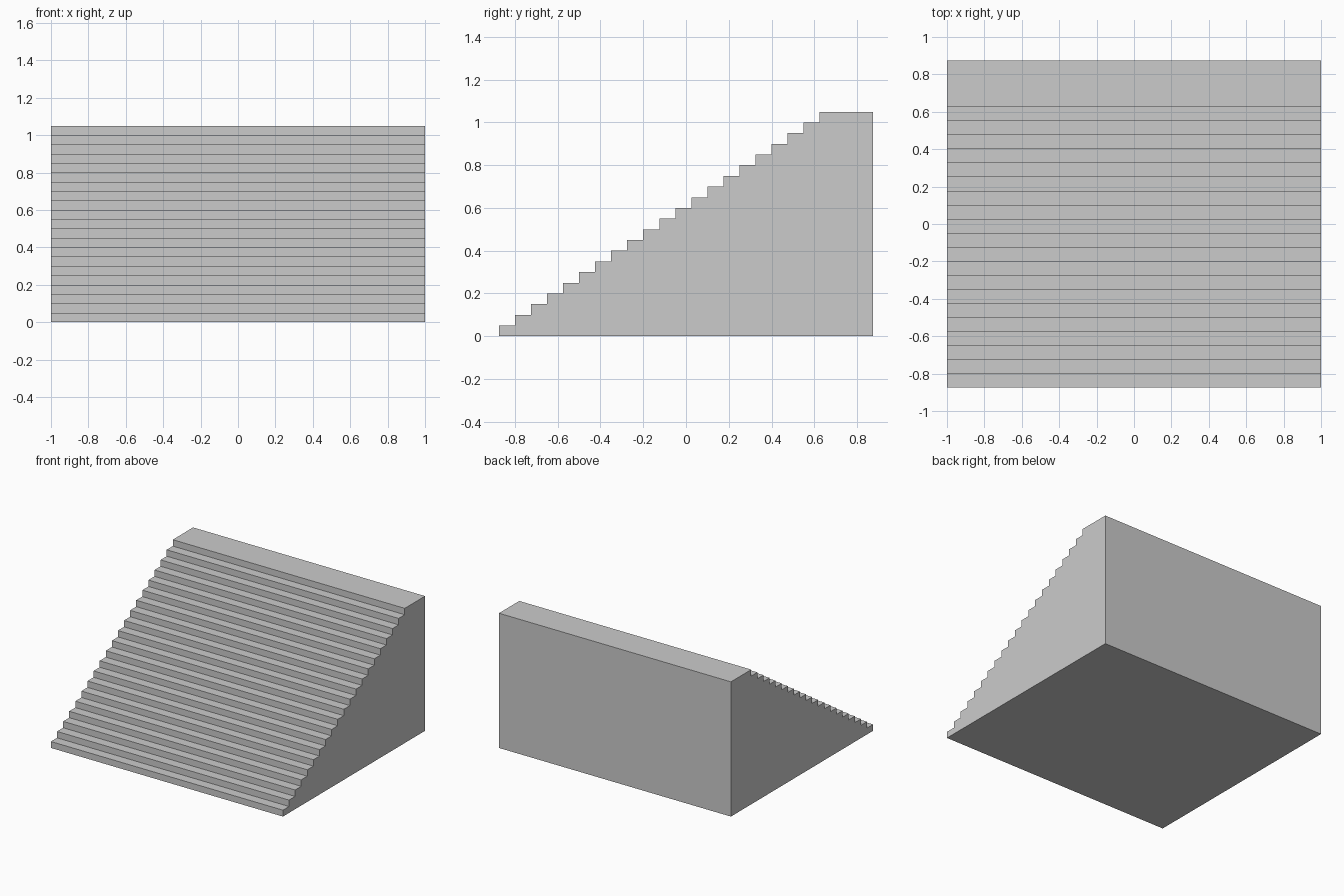
import bpy
import bmesh

if "Cube" in bpy.data.objects:
    bpy.data.objects.remove(bpy.data.objects["Cube"])

WIDTH, DEPTH = 2.0, 1.75
STEPS, RISE, TREAD = 20, 0.05, 0.075

# Side profile: bottom back corner, bottom front corner, then the steps
half = DEPTH / 2
profile = [(half, 0.0), (-half, 0.0)]
for i in range(STEPS):
    y, z = -half + i * TREAD, (i + 1) * RISE
    profile += [(y, z), (y + TREAD, z)]

# Top landing
top = (STEPS + 1) * RISE
profile += [(-half + STEPS * TREAD, top), (half, top)]

# Extrude the profile across the full width
bm = bmesh.new()
side = bm.faces.new([bm.verts.new((-WIDTH / 2, y, z)) for y, z in profile])
extruded = bmesh.ops.extrude_face_region(bm, geom=[side], use_keep_orig=True)
verts = [v for v in extruded["geom"] if isinstance(v, bmesh.types.BMVert)]
bmesh.ops.translate(bm, verts=verts, vec=(WIDTH, 0, 0))
bmesh.ops.recalc_face_normals(bm, faces=bm.faces)

mesh = bpy.data.meshes.new("staircase")
bm.to_mesh(mesh)
bm.free()
bpy.context.collection.objects.link(bpy.data.objects.new("staircase", mesh))
